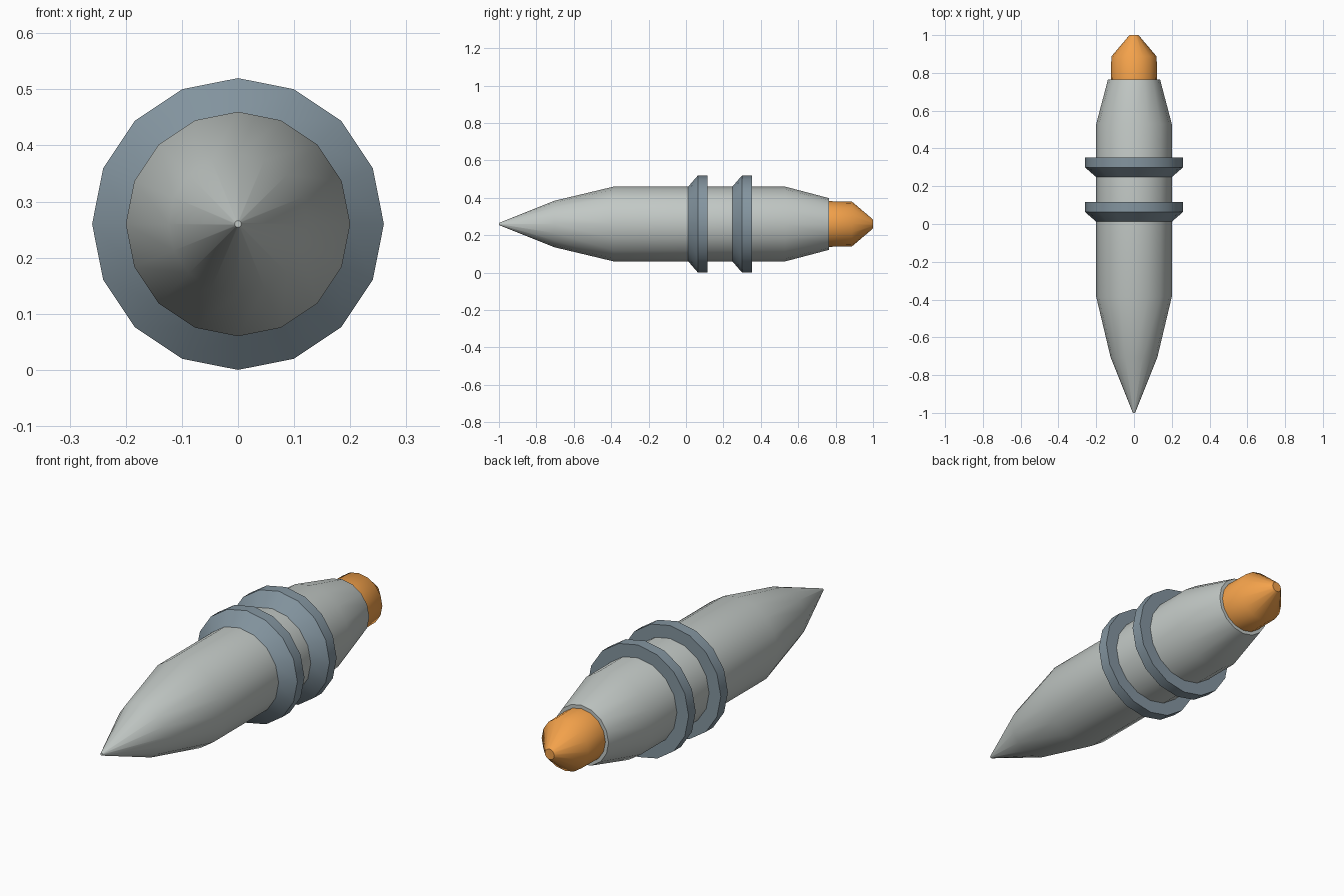
import bpy, bmesh
from math import sin, cos, pi, radians

if "Cube" in bpy.data.objects:
    bpy.data.objects.remove(bpy.data.objects["Cube"])

SIDES = 16
AXIS_Z = 0.26


def material(name, rgb):
    m = bpy.data.materials.new(name)
    m.diffuse_color = (*rgb, 1)
    m.use_nodes = True
    m.node_tree.nodes["Principled BSDF"].inputs["Base Color"].default_value = m.diffuse_color
    return m


def lathe(name, profile, mat, closed=False):
    """Spin (y, radius) points round the long axis; closed makes a ring, otherwise ends are capped."""
    bm = bmesh.new()
    loops = [[bm.verts.new((r * sin(2 * pi * i / SIDES), y, AXIS_Z + r * cos(2 * pi * i / SIDES)))
              for i in range(SIDES)] for y, r in profile]
    pairs = list(zip(loops, loops[1:]))
    if closed:
        pairs.append((loops[-1], loops[0]))
    else:
        bm.faces.new(loops[0])
        bm.faces.new(loops[-1])
    for a, b in pairs:
        for i in range(SIDES):
            j = (i + 1) % SIDES
            bm.faces.new((a[i], a[j], b[j], b[i]))
    bmesh.ops.recalc_face_normals(bm, faces=bm.faces)
    mesh = bpy.data.meshes.new(name)
    bm.to_mesh(mesh)
    bm.free()
    mesh.materials.append(mat)
    ob = bpy.data.objects.new(name, mesh)
    bpy.context.collection.objects.link(ob)
    bpy.ops.object.select_all(action='DESELECT')
    ob.select_set(True)
    bpy.context.view_layer.objects.active = ob
    bpy.ops.object.shade_smooth_by_angle(angle=radians(44))
    return ob


shell = material("shell_grey", (0.54, 0.58, 0.56))
steel = material("ring_slate", (0.23, 0.30, 0.35))
glow = material("flame_orange", (0.90, 0.36, 0.07))

# Pointed body
lathe("body", [(-1, 0.006), (-0.705, 0.124), (-0.386, 0.2), (0.53, 0.2), (0.765, 0.138)], shell)

# Two bevelled bands round the middle
for n, y in enumerate((0.012, 0.248)):
    lathe(f"band_{n + 1}", [(y, 0.2), (y + 0.052, 0.26), (y + 0.104, 0.26), (y + 0.104, 0.2)],
          steel, closed=True)

# Tail flame
lathe("tail_flame", [(0.76, 0.122), (0.887, 0.12), (1, 0.024)], glow)
